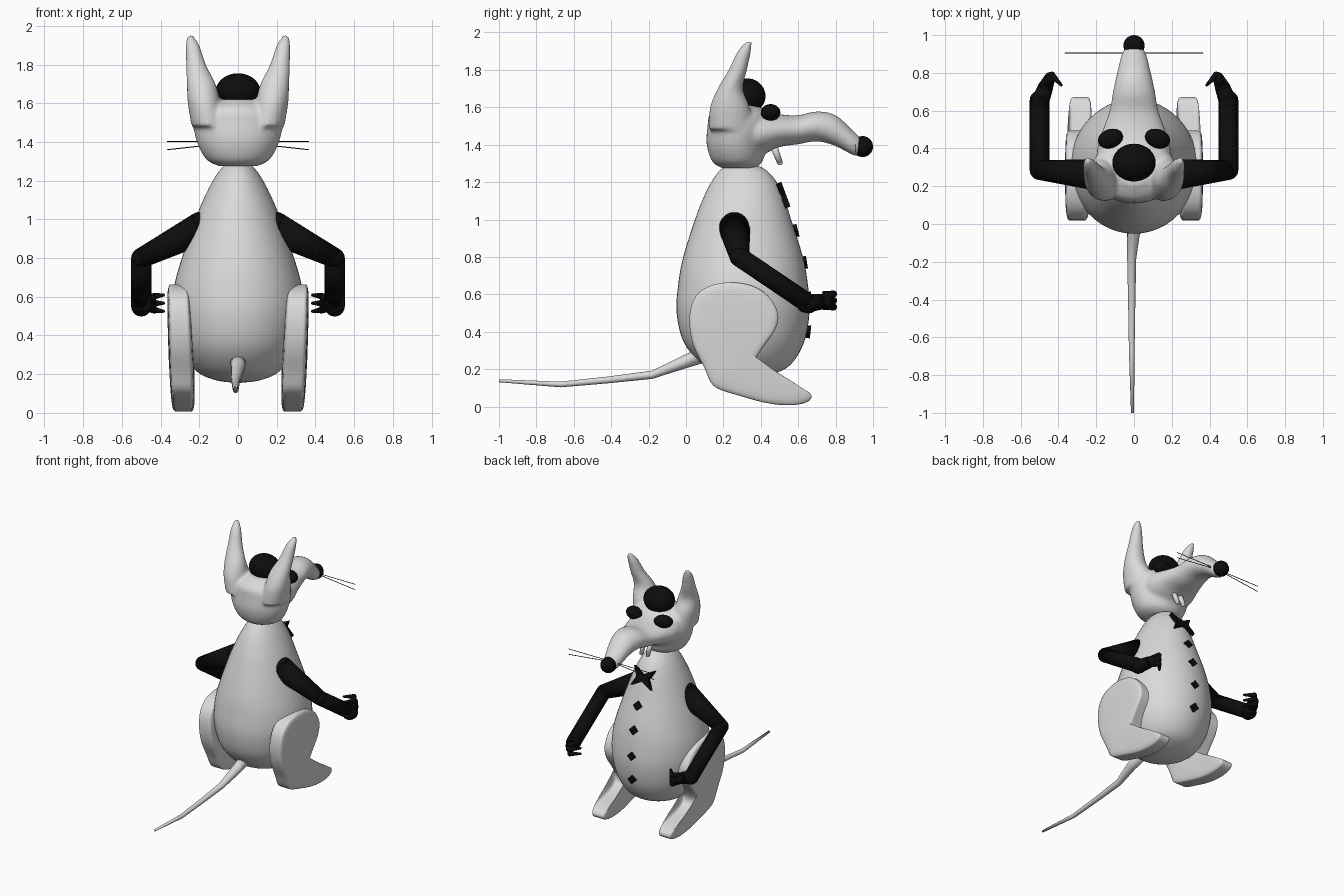
import bpy, bmesh, math
from mathutils import Vector, Matrix

if "Cube" in bpy.data.objects:
    bpy.data.objects.remove(bpy.data.objects["Cube"])


def material(name, c):
    m = bpy.data.materials.new(name)
    m.diffuse_color = (c, c, c, 1)
    m.use_nodes = True
    m.node_tree.nodes["Principled BSDF"].inputs["Base Color"].default_value = m.diffuse_color
    return m


WHITE = material("pale grey", 0.7)
BLACK = material("black", 0.004)


def finish(bm, name, mat, smooth=True):
    bmesh.ops.recalc_face_normals(bm, faces=bm.faces[:])
    me = bpy.data.meshes.new(name)
    bm.to_mesh(me)
    bm.free()
    me.materials.append(mat)
    for p in me.polygons:
        p.use_smooth = smooth
    ob = bpy.data.objects.new(name, me)
    bpy.context.collection.objects.link(ob)
    return ob


def spline(rows, n=5):
    """Catmull-Rom interpolation of rows of numbers."""
    out = []
    for i in range(len(rows) - 1):
        a, b, c, d = (rows[max(0, min(len(rows) - 1, i + k))] for k in (-1, 0, 1, 2))
        for j in range(n):
            t = j / n
            out.append([0.5 * (2 * q + (r - p) * t + (2 * p - 5 * q + 4 * r - s) * t * t
                               + (3 * q - p - 3 * r + s) * t ** 3)
                        for p, q, r, s in zip(a, b, c, d)])
    return out + [list(rows[-1])]


def loft(bm, rows, axis, seg=32, n=5):
    """Elliptical rings (x, y, z, r1, r2) stacked along z or y."""
    prev = None
    for x, y, z, a, b in (spline(rows, n) if n > 1 else rows):
        a, b = max(a, 0.003), max(b, 0.003)
        ring = []
        for k in range(seg):
            t = 2 * math.pi * k / seg
            u, v = a * math.cos(t), b * math.sin(t)
            ring.append(bm.verts.new((x + u, y + v, z) if axis == 'z' else (x + u, y, z + v)))
        if prev:
            for k in range(seg):
                bm.faces.new((prev[k], prev[k - 1], ring[k - 1], ring[k]))
        else:
            bm.faces.new(ring)
        prev = ring
    bm.faces.new(prev)


def limb(bm, pts, radii, seg=20):
    """Tapered segments with round joints."""
    for p, r in zip(pts, radii):
        bmesh.ops.create_uvsphere(bm, u_segments=seg, v_segments=seg // 2, radius=r,
                                  matrix=Matrix.Translation(p))
    for p, q, r1, r2 in zip(pts, pts[1:], radii, radii[1:]):
        p, q = Vector(p), Vector(q)
        d = q - p
        m = Matrix.Translation((p + q) / 2) @ d.to_track_quat('Z', 'Y').to_matrix().to_4x4()
        bmesh.ops.create_cone(bm, cap_ends=True, segments=seg, radius1=r1, radius2=r2,
                              depth=d.length, matrix=m)


def ellipsoid(name, loc, radii, mat, turn=0.0):
    bm = bmesh.new()
    bmesh.ops.create_uvsphere(bm, u_segments=32, v_segments=20, radius=1,
                              matrix=Matrix.Translation(loc) @ Matrix.Rotation(turn, 4, 'Z')
                              @ Matrix.Diagonal((*radii, 1)))
    return finish(bm, name, mat)


def plate(name, outline, y, z, tilt, thick, mat):
    """Flat outline lying on the belly, leaning back by tilt."""
    up = Vector((0, -math.sin(tilt), math.cos(tilt)))
    out = Vector((0, math.cos(tilt), math.sin(tilt)))
    bm = bmesh.new()
    back, front = ([bm.verts.new(Vector((u, y, z)) + up * v + out * o) for u, v in outline]
                   for o in (-thick / 2, thick / 2))
    bm.faces.new(back)
    bm.faces.new(front)
    for i in range(len(outline)):
        bm.faces.new((back[i - 1], back[i], front[i], front[i - 1]))
    return finish(bm, name, mat, False)


# Pear-shaped body
bm = bmesh.new()
loft(bm, [(0, .33, .155, .01, .01), (0, .33, .17, .12, .12), (0, .325, .22, .22, .23),
          (0, .31, .34, .3, .32), (0, .305, .5, .335, .355), (0, .305, .65, .33, .347),
          (0, .305, .8, .29, .32), (0, .305, 1.0, .22, .257), (0, .308, 1.1, .18, .222),
          (0, .31, 1.2, .13, .175), (0, .305, 1.27, .08, .115), (0, .3, 1.3, .03, .04)], 'z', 48)
finish(bm, "body", WHITE)

# Head: skull, snout and ears blended together
bm = bmesh.new()
loft(bm, [(0, .28, 1.275, .1, .09), (0, .275, 1.31, .165, .135), (0, .27, 1.4, .213, .16),
          (0, .28, 1.5, .23, .165), (0, .285, 1.57, .2, .155), (0, .285, 1.62, .09, .08)], 'z')
loft(bm, [(0, .28, 1.46, .2, .13), (0, .4, 1.465, .195, .12), (0, .5, 1.475, .165, .088),
          (0, .6, 1.48, .13, .078), (0, .7, 1.498, .112, .08), (0, .8, 1.475, .09, .083),
          (0, .9, 1.405, .065, .064), (0, .94, 1.39, .04, .04)], 'y')
for s in (-1, 1):
    loft(bm, [(s * .15, .24, 1.48, .09, .12), (s * .175, .235, 1.6, .085, .107),
              (s * .19, .237, 1.7, .075, .068), (s * .217, .277, 1.8, .052, .05),
              (s * .235, .312, 1.9, .036, .036), (s * .248, .34, 1.955, .014, .014)], 'z', 24)
head = finish(bm, "head", WHITE)
rm = head.modifiers.new("blend", 'REMESH')
rm.mode, rm.voxel_size, rm.use_smooth_shade = 'VOXEL', 0.011, True
sm = head.modifiers.new("soften", 'SMOOTH')
sm.factor, sm.iterations = 0.5, 10

# Nose, topknot, eyes and teeth
ellipsoid("nose", (0, .944, 1.39), (.056, .056, .056), BLACK)
ellipsoid("topknot", (0, .325, 1.66), (.115, .1, .095), BLACK)
for s in (-1, 1):
    ellipsoid("eye", (s * .125, .452, 1.572), (.068, .05, .045), BLACK, s * -.35)
    bm = bmesh.new()
    limb(bm, [(s * .027, .465, 1.4), (s * .027, .502, 1.305)], [.02, .015], 12)
    finish(bm, "tooth", WHITE)

# Whiskers
bm = bmesh.new()
for s in (-1, 1):
    limb(bm, [(0, .905, 1.402), (s * .365, .905, 1.402)], [.0025, .0025], 6)
    limb(bm, [(0, .905, 1.4), (s * .365, .905, 1.36)], [.0025, .0025], 6)
finish(bm, "whiskers", BLACK)

# Arms with hands and fingers
for s in (-1, 1):
    bm = bmesh.new()
    limb(bm, [(s * .19, .26, .955), (s * .5, .285, .8), (s * .5, .655, .55)],
         [.085, .052, .052])
    limb(bm, [(s * .5, .64, .55), (s * .47, .72, .56), (s * .445, .775, .565)],
         [.05, .042, .03], 14)
    for dz in (-.035, 0, .035):
        limb(bm, [(s * .46, .74, .563 + dz * .6), (s * .435, .79, .567 + dz),
                  (s * .385, .735, .567 + dz * 1.2)], [.022, .018, .008], 10)
    finish(bm, "arm", BLACK)

# Hind legs: thick side outline, rounded
LEG = [(.01, .48), (.04, .6), (.14, .66), (.28, .67), (.42, .63), (.51, .5), (.48, .4),
       (.38, .28), (.34, .19), (.42, .14), (.58, .11), (.67, .08), (.68, .03), (.58, 0),
       (.42, .015), (.25, .07), (.13, .1), (.11, .2), (.03, .32)]
for s in (-1, 1):
    bm = bmesh.new()
    rings = [[bm.verts.new((s * (x + (z - .5) * .04), y, z)) for y, z in LEG]
             for x in (.235, .265, .3, .34, .368)]
    bm.faces.new(rings[0])
    bm.faces.new(rings[-1])
    for a, b in zip(rings, rings[1:]):
        for i in range(len(LEG)):
            bm.faces.new((a[i - 1], a[i], b[i], b[i - 1]))
    leg = finish(bm, "hind_leg", WHITE)
    leg.modifiers.new("round", 'SUBSURF').levels = 2

# Tail
bm = bmesh.new()
loft(bm, [(0, .1, .28, .045, .045), (0, -.02, .235, .036, .036), (-.012, -.18, .17, .024, .022),
          (-.012, -.42, .142, .019, .018), (-.012, -.67, .118, .015, .015),
          (-.008, -1.0, .138, .008, .008)], 'y', 16, 1)
finish(bm, "tail", WHITE)

# Bow tie and diamond buttons
plate("bow_tie", [(-.085, .07), (0, .025), (.085, .07), (.05, 0), (.085, -.07), (0, -.025),
                  (-.085, -.07), (-.05, 0)], .52, 1.13, .36, .03, BLACK)
for y, z, tilt in ((.585, .94, .25), (.633, .77, .15), (.655, .58, .05), (.652, .4, -.12)):
    plate("button", [(-.034, 0), (0, -.034), (.034, 0), (0, .034)], y, z, tilt, .028, BLACK)
